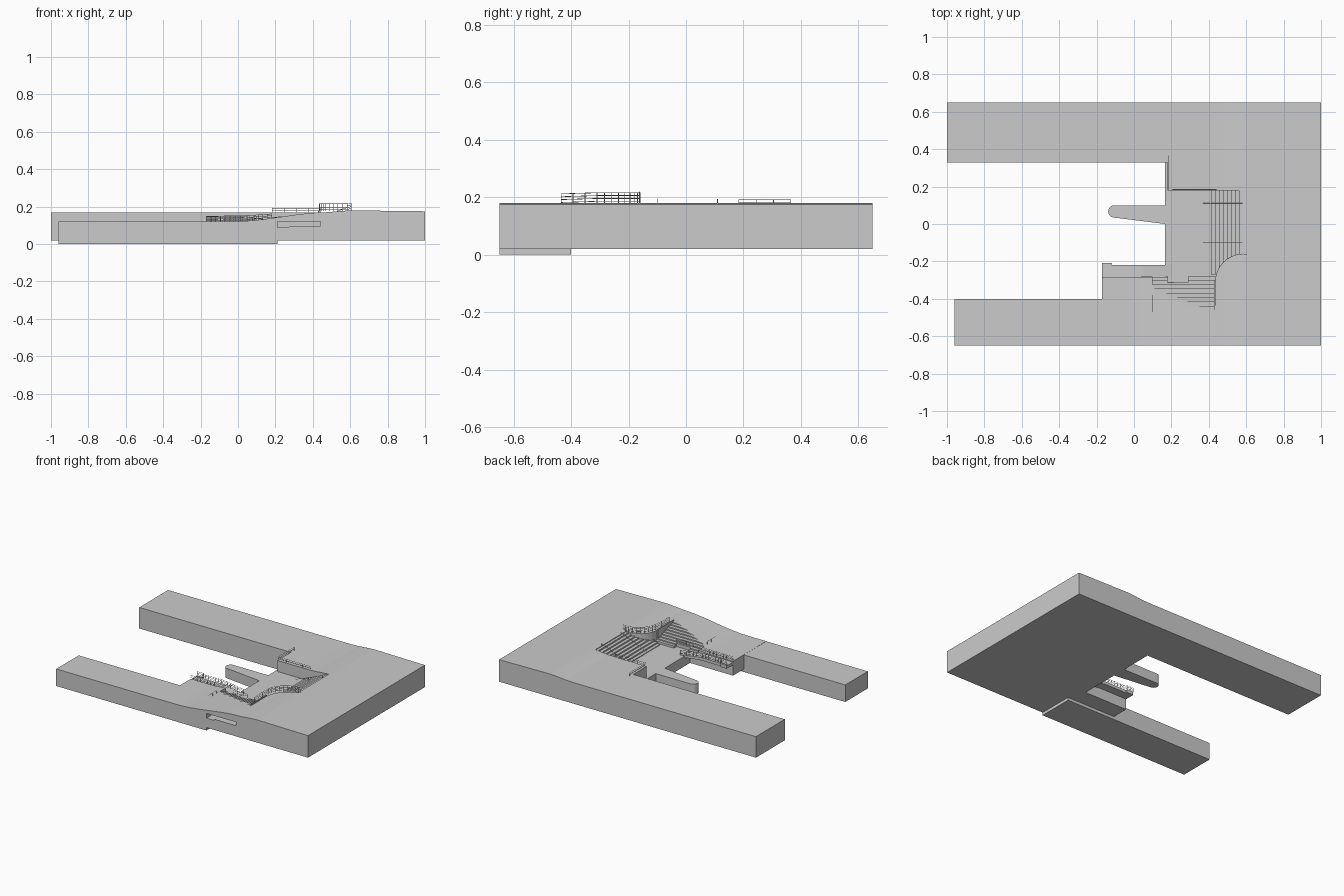
import bpy, math
from mathutils import Vector

if "Cube" in bpy.data.objects:
    bpy.data.objects.remove(bpy.data.objects["Cube"])


def prism(name, pts, lo, hi, axis='z'):
    """Extrude a 2D profile along an axis (y: profile is x,z; x: profile is y,z)."""
    place = {'z': lambda a, b, t: (a, b, t),
             'y': lambda a, b, t: (a, t, b),
             'x': lambda a, b, t: (t, a, b)}[axis]
    n = len(pts)
    verts = [place(a, b, t) for t in (lo, hi) for a, b in pts]
    faces = [list(range(n))[::-1], list(range(n, 2 * n))]
    faces += [[i, (i + 1) % n, n + (i + 1) % n, n + i] for i in range(n)]
    area = sum(pts[i][0] * pts[(i + 1) % n][1] - pts[(i + 1) % n][0] * pts[i][1] for i in range(n))
    if (area < 0) != (axis == 'y'):
        faces = [f[::-1] for f in faces]
    me = bpy.data.meshes.new(name)
    me.from_pydata(verts, [], faces)
    ob = bpy.data.objects.new(name, me)
    bpy.context.collection.objects.link(ob)
    return ob


def box(name, x0, x1, y0, y1, z0, z1):
    return prism(name, [(x0, y0), (x1, y0), (x1, y1), (x0, y1)], z0, z1)


def combine(target, other, op):
    """Apply a boolean and delete the helper."""
    m = target.modifiers.new(op, 'BOOLEAN')
    m.operation, m.object, m.solver = op, other, 'EXACT'
    bpy.context.view_layer.objects.active = target
    bpy.ops.object.modifier_apply(modifier=m.name)
    bpy.data.objects.remove(other)


def rail(name, pts, height, bars, spacing=0.035, r=0.0012):
    """Railing along a path: evenly spaced posts and horizontal bars."""
    cu = bpy.data.curves.new(name, 'CURVE')
    cu.dimensions, cu.bevel_depth, cu.bevel_resolution, cu.use_fill_caps = '3D', r, 0, True

    def line(ps):
        s = cu.splines.new('POLY')
        s.points.add(len(ps) - 1)
        for p, c in zip(s.points, ps):
            p.co = (*c, 1)
    pts = [Vector(p) for p in pts]
    up = Vector((0, 0, height))
    for k in range(bars):
        line([p + up * (k + 1) / bars for p in pts])
    for a, b in zip(pts, pts[1:]):
        n = max(1, round((b - a).length / spacing))
        for i in range(n + 1):
            p = a.lerp(b, i / n)
            line([p, p + up])
    ob = bpy.data.objects.new(name, cu)
    bpy.context.collection.objects.link(ob)
    bpy.ops.object.select_all(action='DESELECT')
    ob.select_set(True)
    bpy.context.view_layer.objects.active = ob
    bpy.ops.object.convert(target='MESH')


# Ground: sloping south bank, east plateau, north arm
def bank(x):
    t = min(max((x + 0.02) / 0.5, 0), 1)
    return 0.121 + 0.049 * t * t * (3 - 2 * t)


east = [(0.52, 0.174), (0.6, 0.18), (0.75, 0.178), (1, 0.175)]
slope = [(-0.02 + 0.05 * i, bank(-0.02 + 0.05 * i)) for i in range(11)]
ground = prism('ground', [(1, 0.02), (0.21, 0.02), (-0.17, 0.02), (-0.17, 0.121)] + slope + east,
               -0.65, -0.28, 'y')
combine(ground, prism('plateau', [(1, 0.02), (0.165, 0.02), (0.165, 0.168), (0.4, 0.168), (0.48, 0.17)] + east,
                      -0.30, 0.65, 'y'), 'UNION')
combine(ground, box('north_arm', -1, 0.3, 0.33, 0.65, 0.02, 0.168), 'UNION')
combine(ground, box('south_arm', -0.96, 0.21, -0.65, -0.40, 0, 0.12), 'UNION')

# Sunken plaza with a rounded corner
arc = [(0.585 - 0.15 * math.sin(math.radians(a)), -0.31 + 0.15 * math.cos(math.radians(a)))
       for a in range(0, 91, 10)]
combine(ground, prism('plaza_void', [(0.165 - 0.05, 0.18), (0.58, 0.18), (0.58, -0.16)] + arc[1:]
                      + [(0.435, -0.28), (0.29, -0.28), (0.29, -0.31), (0.18, -0.31), (0.18, -0.279),
                         (0.115, -0.279)], 0.09, 0.4), 'DIFFERENCE')
combine(ground, box('edge_void', 0.1, 0.18, 0.17, 0.33, 0.09, 0.4), 'DIFFERENCE')

# Broad side steps cut into the sloping bank
steps, y, z = [(-0.27, 0.4), (-0.27, 0.105)], -0.30, 0.105
for i in range(8):
    steps += [(y, z), (y, z + 0.0081)]
    y, z = y - 0.023, z + 0.0081
steps += [(y, z), (y, 0.4)]
combine(ground, prism('step_void', steps, 0.10, 0.435, 'x'), 'DIFFERENCE')

# Recess in the front wall
combine(ground, prism('recess_void', [(0.21, 0.12), (0.44, 0.12), (0.44, 0.095), (0.28, 0.095),
                                      (0.26, 0.087), (0.21, 0.087)], -0.7, -0.54, 'y'), 'DIFFERENCE')

# Main stairs
stair, x, z = [(0.585, 0.085), (0.39, 0.085)], 0.39, 0.085
for i in range(9):
    z += 0.0098
    stair.append((x, z))
    x += 0.0215
    stair.append((x, z))
prism('main_stairs', stair, -0.27, 0.18, 'y')

# Rounded pier
tip = [(-0.105 + 0.033 * math.cos(math.radians(a)), 0.067 + 0.033 * math.sin(math.radians(a)))
       for a in range(90, 271, 15)]
prism('pier', [(0.17, 0.0), (0.17, 0.1)] + tip, 0.02, 0.09)

# Boardwalk ramping from the plaza
prism('boardwalk', [(-0.17, 0.095), (0.05, 0.095), (0.2, 0.075), (0.2, 0.092), (0.05, 0.115),
                    (-0.17, 0.115)], -0.28, -0.22, 'y')
box('boardwalk_end', -0.17, -0.12, -0.222, -0.21, 0.095, 0.118)

# Retaining curb and railing around the rounded corner
corner = [(0.605, -0.163, 0.179)] + [(px, py, 0.176) for px, py in arc]
rail('corner_railing', corner + [(0.434, -0.435, 0.172)], 0.04, 4, 0.04)
box('side_wall', 0.429, 0.435, -0.48, -0.30, 0.10, 0.176)

# Plaza, boardwalk and stair railings
rail('north_railing', [(0.183, 0.365, 0.168), (0.183, 0.184, 0.168), (0.44, 0.184, 0.168)], 0.024, 2, 0.06)
rail('bank_railing', [(-0.17, -0.285, 0.121), (0.04, -0.285, 0.123), (0.18, -0.285, 0.133)], 0.028, 3, 0.025)
rail('boardwalk_railing', [(-0.17, -0.21, 0.115), (-0.12, -0.21, 0.115), (-0.12, -0.222, 0.115),
                           (0.05, -0.222, 0.115), (0.2, -0.222, 0.092)], 0.03, 3, 0.025)
rail('wall_railing', [(0.18, -0.312, 0.115), (0.29, -0.312, 0.12)], 0.028, 2)
for i, ry in enumerate((0.11, -0.1)):
    rail(f'stair_handrail_{i + 1}', [(0.37, ry, 0.09), (0.58, ry, 0.172)], 0.022, 1, 0.11)
rail('step_handrail', [(0.1, -0.38, 0.128), (0.1, -0.47, 0.128)], 0.022, 1, 0.045)
